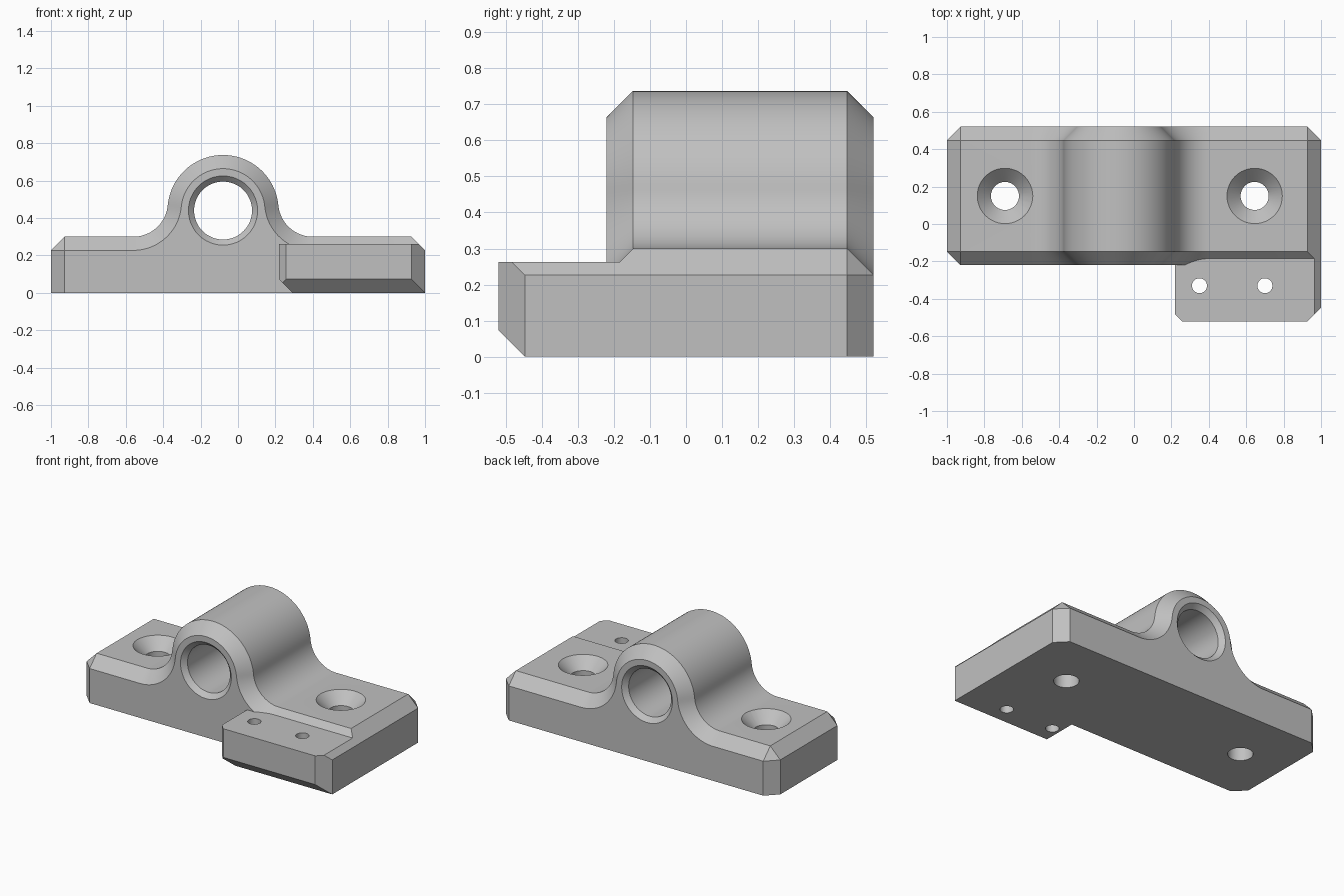
import bpy
import bmesh
from math import atan2, cos, sin, tau, pi
from mathutils import Vector

cube = bpy.data.objects.get("Cube")
if cube:
    bpy.data.objects.remove(cube, do_unlink=True)

grey = bpy.data.materials.new("grey metal")
grey.use_nodes = True
grey.diffuse_color = (0.53, 0.53, 0.53, 1)
grey.node_tree.nodes["Principled BSDF"].inputs["Base Color"].default_value = grey.diffuse_color

CH = 0.073                       # edge chamfer
FRONT, BACK, TOP = -0.22, 0.52, 0.3
BORE_X, BORE_Z = -0.08, 0.44


def finish(name, bm):
    bmesh.ops.remove_doubles(bm, verts=bm.verts[:], dist=0.0001)
    bmesh.ops.recalc_face_normals(bm, faces=bm.faces[:])
    mesh = bpy.data.meshes.new(name)
    bm.to_mesh(mesh)
    bm.free()
    mesh.materials.append(grey)
    obj = bpy.data.objects.new(name, mesh)
    bpy.context.collection.objects.link(obj)
    return obj


def loft(name, rings):
    """Closed solid skinned over rings with equal point counts."""
    bm = bmesh.new()
    loops = [[bm.verts.new(p) for p in ring] for ring in rings]
    n = len(loops[0])
    for a, b in zip(loops, loops[1:]):
        for i in range(n):
            j = (i + 1) % n
            bm.faces.new((a[i], a[j], b[j], b[i]))
    # Merge mitred corners before capping
    bmesh.ops.remove_doubles(bm, verts=bm.verts[:], dist=0.0001)
    bmesh.ops.dissolve_degenerate(bm, edges=bm.edges[:], dist=0.00001)
    bmesh.ops.holes_fill(bm, edges=[e for e in bm.edges if e.is_boundary], sides=0)
    return finish(name, bm)


def arc(cx, cz, r, start, end, steps):
    return [(cx + r * cos(start + (end - start) * i / steps),
             cz + r * sin(start + (end - start) * i / steps)) for i in range(steps + 1)]


def section(y, inset, right_end):
    """Base and rounded boss outline, inset everywhere but the bottom."""
    reach, rise = 0.48, 0.045    # from bore centre to fillet centre
    tilt = atan2(rise, reach)
    fillet, boss = 0.185 + inset, 0.297 - inset
    top = TOP - inset
    pts = [(inset - 1, 0), (inset - 1, TOP - CH), (CH - 1, top)]
    pts += arc(BORE_X - reach, BORE_Z + rise, fillet, -pi / 2, -tilt, 20)
    pts += arc(BORE_X, BORE_Z, boss, pi - tilt, tilt, 48)[1:-1]
    pts += arc(BORE_X + reach, BORE_Z + rise, fillet, pi + tilt, 1.5 * pi, 20)
    pts += [(min(1 - CH, right_end) if not inset else right_end, top),
            (right_end, TOP - CH), (right_end, 0)]
    return [(x, y, z) for x, z in pts]


def round_cutter(name, centre, axis, stations):
    """Turned cutter: stations are (position along axis, radius)."""
    rings = []
    for t, r in stations:
        ring = []
        for i in range(48):
            u, v = r * cos(tau * i / 48), r * sin(tau * i / 48)
            offset = (u, t, v) if axis == "y" else (u, v, t)
            ring.append(Vector(centre) + Vector(offset))
        rings.append(ring)
    return loft(name, rings)


def combine(target, other, operation):
    mod = target.modifiers.new(operation.lower(), "BOOLEAN")
    mod.operation, mod.solver, mod.object = operation, "EXACT", other
    bpy.context.view_layer.objects.active = target
    bpy.ops.object.modifier_apply(modifier=mod.name)
    bpy.data.objects.remove(other, do_unlink=True)


# Main bracket: chamfered at front and back, mitred into the tab at the right end
bracket = loft("bearing_bracket", [
    section(FRONT, CH, 1), section(FRONT + CH, 0, 1),
    section(BACK - CH, 0, 1), section(BACK, CH, 1 - CH)])

# Mounting tab: a box trimmed by chamfer planes
x0, y0, z1 = 0.22, -0.52, 0.262
bm = bmesh.new()
bmesh.ops.create_cube(bm, size=1)
for v in bm.verts:
    v.co = (1 if v.co.x > 0 else x0, -0.1 if v.co.y > 0 else y0, z1 if v.co.z > 0 else 0)
for point, normal in [((1, y0 + CH, 0), (1, -1, 0)),
                      ((x0, y0 + 0.037, 0), (-1, -1, 0)),
                      ((0, y0, CH), (0, -1, -1)),
                      ((x0, 0, CH), (-1, 0, -1)),
                      ((1, 0, TOP - CH), (1, 0, 1))]:
    cut = bmesh.ops.bisect_plane(bm, geom=bm.verts[:] + bm.edges[:] + bm.faces[:],
                                 plane_co=point, plane_no=normal, clear_outer=True)
    bmesh.ops.holes_fill(bm, edges=[e for e in bm.edges if e.is_boundary], sides=0)
combine(bracket, finish("mounting_tab", bm), "UNION")

# Bore with a small lead-in at both faces
rim, bore, lead = 0.185, 0.155, 0.03
combine(bracket, round_cutter("bore_cutter", (BORE_X, 0, BORE_Z), "y", [
    (FRONT - lead, rim + lead), (FRONT + lead, bore),
    (BACK - lead, bore), (BACK + lead, rim + lead)]), "DIFFERENCE")

# Countersunk screw holes
for x in (-0.69, 0.645):
    combine(bracket, round_cutter("screw_cutter", (x, 0.15, 0), "z", [
        (-0.1, 0.075), (TOP - CH, 0.075), (TOP + CH, 0.075 + 2 * CH)]), "DIFFERENCE")

# Small pin holes in the tab
for x in (0.35, 0.7):
    combine(bracket, round_cutter("pin_cutter", (x, -0.33, 0), "z",
                                  [(-0.1, 0.04), (0.4, 0.04)]), "DIFFERENCE")

bpy.ops.object.select_all(action="DESELECT")
bracket.select_set(True)
bpy.context.view_layer.objects.active = bracket
bpy.ops.object.shade_smooth_by_angle(angle=0.45)
